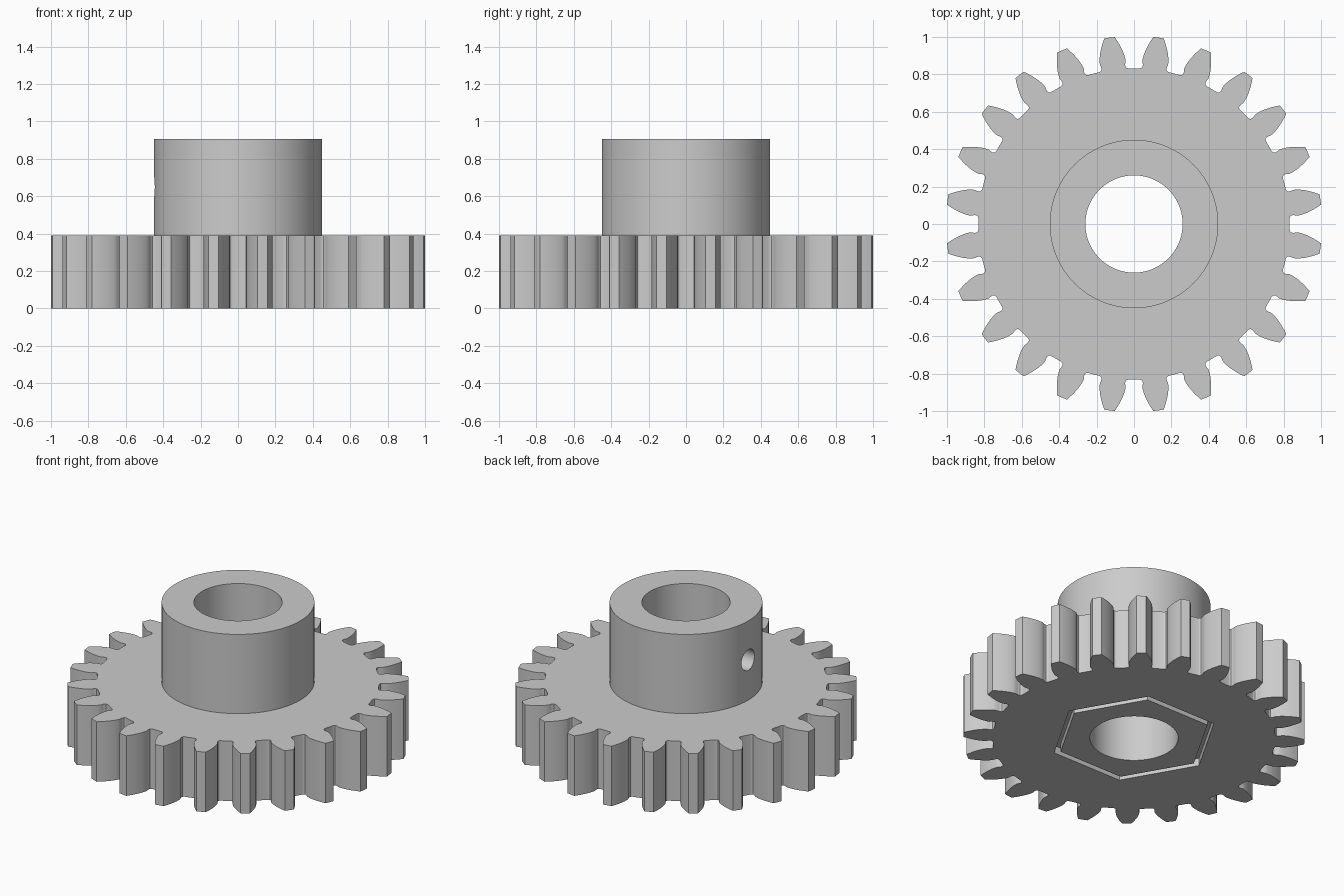
import bpy, bmesh
from math import pi, sin, cos, tan, acos, sqrt, radians

if "Cube" in bpy.data.objects:
    bpy.data.objects.remove(bpy.data.objects["Cube"])

TEETH, TIP_R, ROOT_R = 24, 1.005, 0.833
PITCH_R = TIP_R * TEETH / (TEETH + 2)
BASE_R = PITCH_R * 0.94
GEAR_H, HUB_TOP, HUB_R, BORE_R = 0.39, 0.905, 0.45, 0.26


def prism(name, points, z0, z1):
    """Closed solid made by extruding a 2D outline."""
    bm = bmesh.new()
    face = bm.faces.new([bm.verts.new((x, y, z0)) for x, y in points])
    new = bmesh.ops.extrude_face_region(bm, geom=[face])["geom"]
    for v in new:
        if isinstance(v, bmesh.types.BMVert):
            v.co.z = z1
    bmesh.ops.recalc_face_normals(bm, faces=bm.faces)
    mesh = bpy.data.meshes.new(name)
    bm.to_mesh(mesh)
    bm.free()
    obj = bpy.data.objects.new(name, mesh)
    bpy.context.collection.objects.link(obj)
    return obj


def circle(r, n):
    return [(r * cos(2 * pi * i / n), r * sin(2 * pi * i / n)) for i in range(n)]


def combine(target, tool, operation):
    """Apply a boolean and remove the tool object."""
    tool.hide_render = True
    mod = target.modifiers.new(operation.lower(), 'BOOLEAN')
    mod.operation, mod.solver, mod.object = operation, 'EXACT', tool
    bpy.context.view_layer.objects.active = target
    bpy.ops.object.modifier_apply(modifier=mod.name)
    bpy.data.objects.remove(tool)


def half_angle(r):
    """Half the angular width of an involute tooth at radius r."""
    inv = lambda a: tan(a) - a
    return pi / (2 * TEETH) + inv(acos(BASE_R / PITCH_R)) - inv(acos(BASE_R / r))


# One tooth flank: (radius, half angle), from root fillet to tip
step = pi / TEETH
flank = [(ROOT_R + dr, step - gap / (ROOT_R + dr)) for dr, gap in
         [(0.0, 0.030), (0.002, 0.038), (0.007, 0.044), (0.015, 0.047), (0.026, 0.047)]]
flank += [(r, half_angle(r)) for r in
          [BASE_R + 0.0005 + (TIP_R - BASE_R - 0.0005) * i / 7 for i in range(8)]]

# Full toothed outline, with a gap centred on each axis
outline = []
for t in range(TEETH):
    mid = (2 * t + 1) * step
    polar = [(r, mid - a) for r, a in flank] + [(TIP_R, mid)]
    polar += [(r, mid + a) for r, a in reversed(flank)]
    outline += [(r * cos(a), r * sin(a)) for r, a in polar]
gear = prism("spur_gear", outline, 0, GEAR_H)

# Raised hub
combine(gear, prism("hub", circle(HUB_R, 128), 0.2, HUB_TOP), 'UNION')

# Hexagonal groove in the underside
groove = prism("hex_groove", circle(0.50, 6), -0.1, 0.05)
combine(groove, prism("hex_island", circle(0.46, 6), -0.2, 0.2), 'DIFFERENCE')
combine(gear, groove, 'DIFFERENCE')

# Shaft bore
combine(gear, prism("bore", circle(BORE_R, 96), -0.5, 1.5), 'DIFFERENCE')

# Set screw hole through one side of the hub
screw = prism("screw_hole", circle(0.067, 32), 0.1, 0.7)
screw.rotation_euler = (0, -pi / 2, 0)
screw.location = (0, 0, 0.65)
bpy.context.view_layer.update()
combine(gear, screw, 'DIFFERENCE')

bpy.context.view_layer.objects.active = gear
gear.select_set(True)
bpy.ops.object.shade_smooth_by_angle(angle=radians(30))
